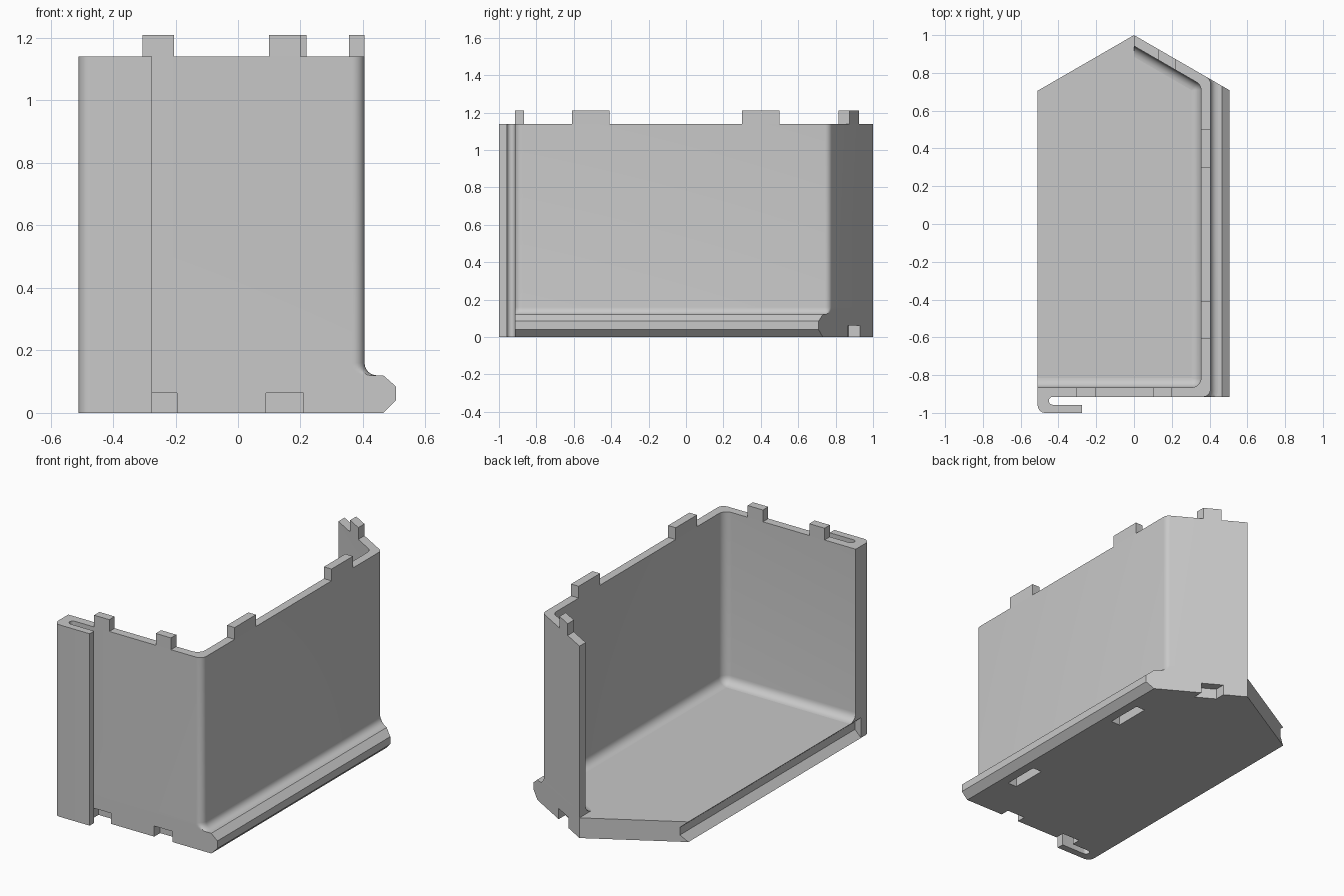
import bpy, bmesh, math
from mathutils import Vector

if "Cube" in bpy.data.objects:
    bpy.data.objects.remove(bpy.data.objects["Cube"])

LEFT, RIGHT, FRONT = -0.51, 0.405, -0.915   # outer wall faces
FLOOR, TOP, TAB_TOP = 0.12, 1.14, 1.21
THICK = 0.05
SLOPE = math.tan(math.radians(30))          # slanted back edges

gray = bpy.data.materials.new("plain_gray")
gray.use_nodes = True
gray.diffuse_color = (0.58, 0.58, 0.58, 1)
gray.node_tree.nodes["Principled BSDF"].inputs["Base Color"].default_value = (0.58, 0.58, 0.58, 1)


def back(x):
    return 1 - SLOPE * abs(x)


def finish(name, bm, smooth=False):
    bmesh.ops.recalc_face_normals(bm, faces=bm.faces)
    mesh = bpy.data.meshes.new(name)
    bm.to_mesh(mesh)
    bm.free()
    mesh.materials.append(gray)
    ob = bpy.data.objects.new(name, mesh)
    bpy.context.collection.objects.link(ob)
    if smooth:
        bpy.ops.object.select_all(action='DESELECT')
        ob.select_set(True)
        bpy.context.view_layer.objects.active = ob
        bpy.ops.object.shade_smooth_by_angle(angle=math.radians(35))
    return ob


def prism(bm, outline, z0, z1):
    low = [bm.verts.new((x, y, z0)) for x, y in outline]
    high = [bm.verts.new((x, y, z1)) for x, y in outline]
    bm.faces.new(low[::-1])
    bm.faces.new(high)
    for i in range(len(low)):
        j = (i + 1) % len(low)
        bm.faces.new((low[i], low[j], high[j], high[i]))


def arc(cx, cy, r, a0, a1, n=8):
    steps = [math.radians(a0 + (a1 - a0) * i / n) for i in range(n + 1)]
    return [(cx + r * math.cos(a), cy + r * math.sin(a)) for a in steps]


# Floor slab with a rail on the right edge and a matching groove on the left
profile = [(LEFT, 0), (-0.47, 0.04), (-0.47, 0.085), (LEFT, FLOOR), (0, FLOOR),
           (0.465, FLOOR), (0.505, 0.085), (0.505, 0.04), (0.465, 0), (0, 0)]
bm = bmesh.new()
near = [bm.verts.new((x, FRONT, z)) for x, z in profile]
far = [bm.verts.new((x, back(x), z)) for x, z in profile]
for i in range(len(profile)):
    j = (i + 1) % len(profile)
    bm.faces.new((near[i], near[j], far[j], far[i]))
for ring in (near, far):
    bm.faces.new(ring[:5] + ring[9:])
    bm.faces.new(ring[4:])
floor = finish("floor", bm)


# Outlines of the interlocking tabs; grow makes the looser sockets
def tab_outlines(grow=0.0):
    g, half = grow, grow / 2
    for x0, x1 in ((-0.305, -0.205), (0.1, 0.2)):
        yield [(x0 - g, FRONT - g), (x1 + g, FRONT - g),
               (x1 + g, FRONT + THICK + half), (x0 - g, FRONT + THICK + half)]
    for y0, y1 in ((-0.61, -0.41), (0.3, 0.5)):
        yield [(RIGHT - THICK - half, y0 - g), (RIGHT + half, y0 - g),
               (RIGHT + half, y1 + g), (RIGHT - THICK - half, y1 + g)]
    x0, x1, depth = 0.13 - g, 0.22 + g, THICK / math.cos(math.radians(30)) + half
    yield [(x0, back(x0) - depth), (x1, back(x1) - depth),
           (x1, back(x1) + g), (x0, back(x0) + g)]


bm = bmesh.new()
for outline in tab_outlines():
    prism(bm, outline, TOP, TAB_TOP)
finish("top_tabs", bm)

# Sockets under the floor
bm = bmesh.new()
for outline in tab_outlines(0.01):
    prism(bm, outline, -0.05, 0.063)
cutter = finish("socket_cutter", bm)
cutter.hide_render = True
cutter.hide_set(True)
cutter.display_type = 'WIRE'
cut = floor.modifiers.new("sockets", 'BOOLEAN')
cut.operation = 'DIFFERENCE'
cut.solver = 'EXACT'
cut.object = cutter


# Wall outline, offset outward by d, with rounded corners of radius r
def wall_ring(d, r, z):
    slant = d / math.cos(math.radians(30))
    pts = [Vector((LEFT, FRONT - d)), Vector((RIGHT + d, FRONT - d)),
           Vector((RIGHT + d, 1 + slant - SLOPE * (RIGHT + d))), Vector((0, 1 + slant))]
    ring = [pts[0]]
    for corner, heading, turn in ((pts[1], 0, 90), (pts[2], 90, 60)):
        a = math.radians(heading)
        t = r * math.tan(math.radians(turn / 2))
        cx = corner.x - t * math.cos(a) - r * math.sin(a)
        cy = corner.y - t * math.sin(a) + r * math.cos(a)
        ring += arc(cx, cy, r, heading - 90, heading - 90 + turn)
    ring.append(pts[3])
    # keep the outer fillet flush with the front and slanted faces
    return [(p[0], min(max(p[1], FRONT), back(p[0])), z) for p in ring]


# Walls: outer foot fillet, outer face, rim, inner face, inner foot fillet
section = []
for i in range(7):
    a = math.radians(15 * i)
    d = 0.04 * (1 - math.sin(a))
    section.append((d, 0.04 + d, FLOOR + 0.04 * (1 - math.cos(a))))
section += [(0, 0.04, TOP), (-THICK, 0.05, TOP)]
for i in range(7):
    a = math.radians(15 * i)
    d = -THICK - 0.05 * (1 - math.cos(a))
    section.append((d, max(0.1 + d, 0.002), FLOOR + 0.05 * (1 - math.sin(a))))
bm = bmesh.new()
rings = [[bm.verts.new(p) for p in wall_ring(*s)] for s in section]
for k in range(len(rings)):
    a, b = rings[k], rings[(k + 1) % len(rings)]
    for i in range(len(a) - 1):
        bm.faces.new((a[i], a[i + 1], b[i + 1], b[i]))
for end in (0, -1):
    bm.faces.new([ring[end] for ring in rings])
finish("walls", bm, True)

# Hooked clip strip on the front left corner
bm = bmesh.new()
hook = [(LEFT, FRONT)] + arc(-0.47, -0.96, 0.04, 180, 270)
hook += [(-0.275, -1), (-0.275, -0.957)]
hook += arc(-0.43, -0.936, 0.021, 270, 90)
prism(bm, hook, 0, TOP)
finish("clip_hook", bm, True)
